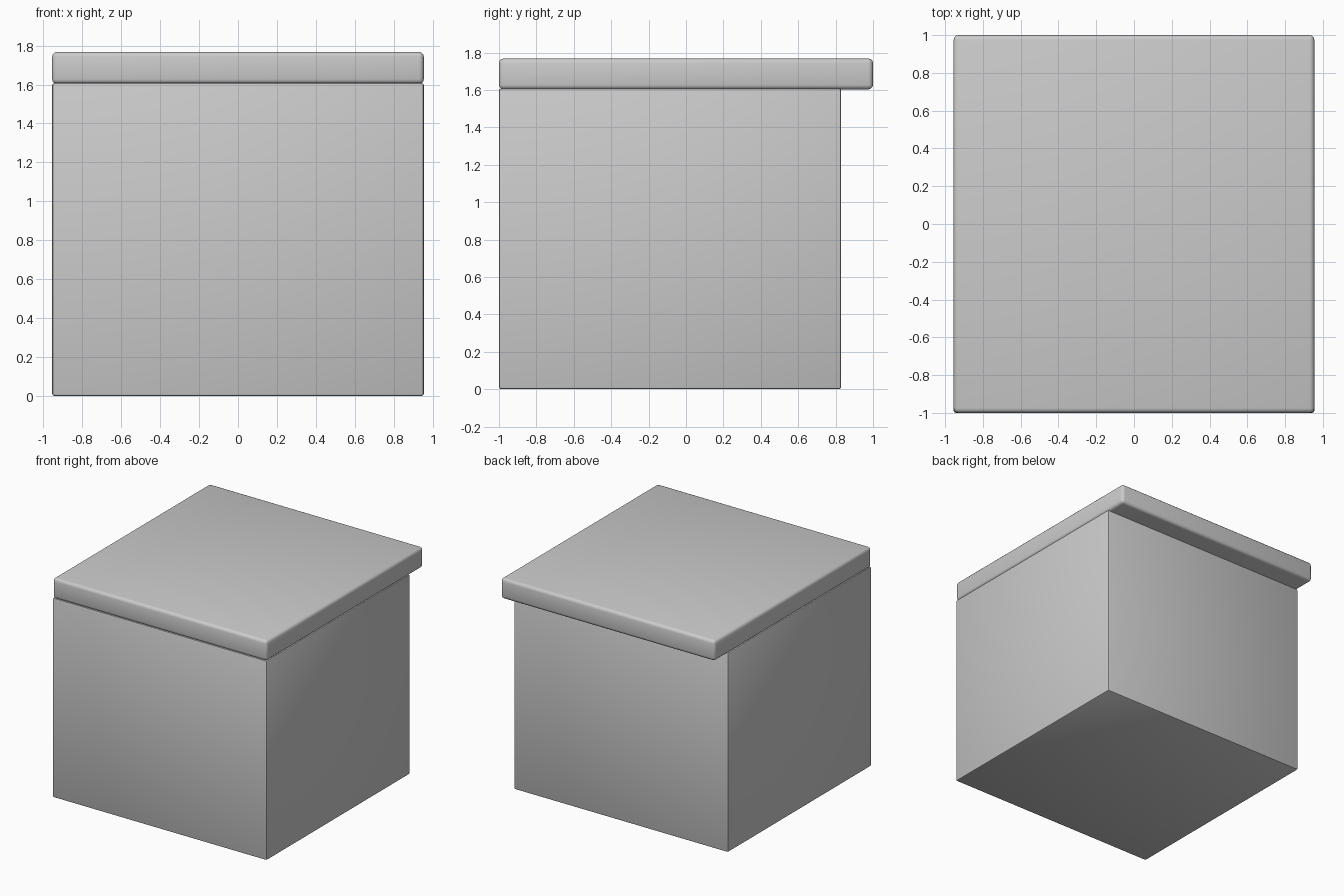
import bpy

if "Cube" in bpy.data.objects:
    bpy.data.objects.remove(bpy.data.objects["Cube"])


def rounded_box(name, lo, hi, radius, segments):
    """Box between two corners with softly rounded edges."""
    centre = [(a + b) / 2 for a, b in zip(lo, hi)]
    bpy.ops.mesh.primitive_cube_add(size=1, location=centre)
    box = bpy.context.object
    box.name = name
    box.scale = [b - a for a, b in zip(lo, hi)]
    bpy.ops.object.transform_apply(location=False, rotation=False, scale=True)
    bevel = box.modifiers.new("rounded_edges", "BEVEL")
    bevel.width = radius
    bevel.segments = segments
    bpy.ops.object.modifier_apply(modifier=bevel.name)
    bpy.ops.object.shade_smooth_by_angle()
    return box


# Cabinet body, flush with the top at the front and sides
rounded_box("cabinet_body", (-0.955, -1.0, 0.0), (0.955, 0.83, 1.608), 0.012, 2)

# Thick worktop, overhanging at the back
rounded_box("worktop", (-0.955, -1.0, 1.603), (0.955, 1.0, 1.768), 0.025, 3)
